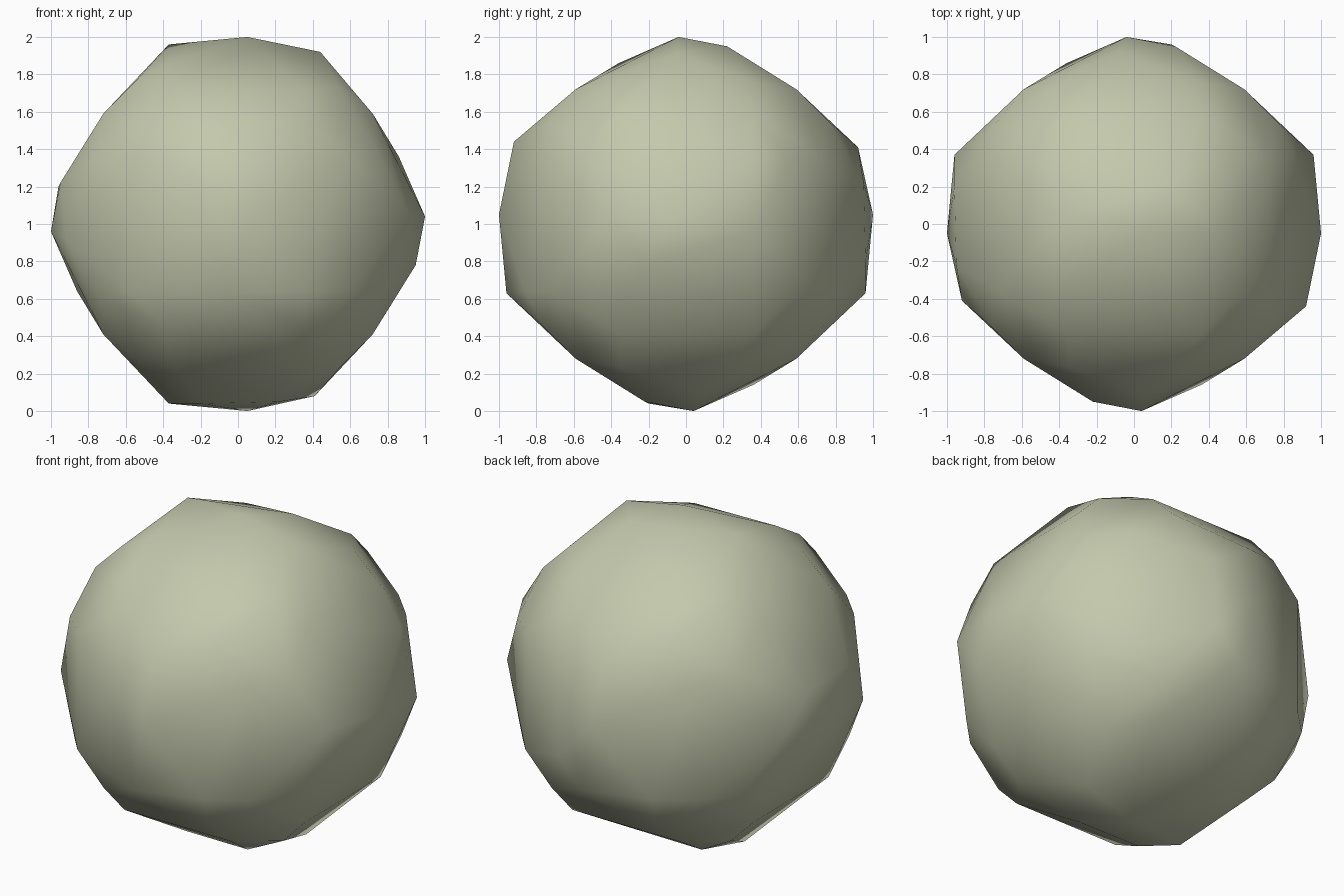
import bpy, bmesh, math
from mathutils import Vector

if "Cube" in bpy.data.objects:
    bpy.data.objects.remove(bpy.data.objects["Cube"], do_unlink=True)

# One pale sage material
mat = bpy.data.materials.new("pale_sage")
mat.use_nodes = True
colour = (0.55, 0.578, 0.413, 1)
mat.diffuse_color = colour
mat.node_tree.nodes["Principled BSDF"].inputs["Base Color"].default_value = colour


def thirds(p):
    """Three corners related by a third of a turn about the (1, -1, 1) diagonal."""
    x, y, z = p
    return [Vector((x, y, z)), Vector((-y, -z, x)), Vector((z, -x, -y))]


def half_turns(p, signs):
    return [Vector((p[0] * a, p[1] * b, p[2] * c)) for a, b, c in signs]


ONE = [(1, 1, 1)]
PAIR = ONE + [(-1, 1, -1)]
ALL = PAIR + [(1, -1, -1), (-1, -1, 1)]

# Seed corners with the half turns each one repeats through
seeds = [
    ((1.0, -0.05, 0.04), PAIR),     # axis tips
    ((0.96, 0.37, -0.04), PAIR),    # main corners
    ((0.92, -0.44, 0.05), ONE),     # folded corners
    ((-0.92, -0.41, -0.08), ONE),   # folded corners, far side
    ((0.95, -0.22, -0.22), PAIR),   # side bumps
    ((-0.20, -0.20, -0.96), ONE),   # lower side bumps
    ((0.86, 0.36, 0.36), PAIR),     # face bumps
    ((0.72, 0.36, 0.59), ALL),      # corner hexagons, first triangle
    ((0.76, 0.55, 0.35), ALL),      # corner hexagons, second triangle
    ((0.72, -0.36, 0.59), ALL),     # opposite hexagons, first triangle
    ((0.735, -0.54, 0.40), ALL),    # opposite hexagons, second triangle
]

# Faceted ball wrapped around the corners
bm = bmesh.new()
for seed, signs in seeds:
    for p in half_turns(seed, signs):
        for q in thirds(p):
            bm.verts.new(q + Vector((0, 0, 1)))
hull = bmesh.ops.convex_hull(bm, input=bm.verts[:])
spare = {g for g in hull["geom_interior"] + hull["geom_unused"]
         if isinstance(g, bmesh.types.BMVert)}
bmesh.ops.delete(bm, geom=list(spare), context="VERTS")
bmesh.ops.recalc_face_normals(bm, faces=bm.faces[:])

mesh = bpy.data.meshes.new("faceted_ball")
bm.to_mesh(mesh)
bm.free()
mesh.materials.append(mat)
ball = bpy.data.objects.new("faceted_ball", mesh)
bpy.context.collection.objects.link(ball)

# Soft shading with the sharper creases kept
bpy.ops.object.select_all(action="DESELECT")
ball.select_set(True)
bpy.context.view_layer.objects.active = ball
bpy.ops.object.shade_smooth_by_angle(angle=math.radians(36))
